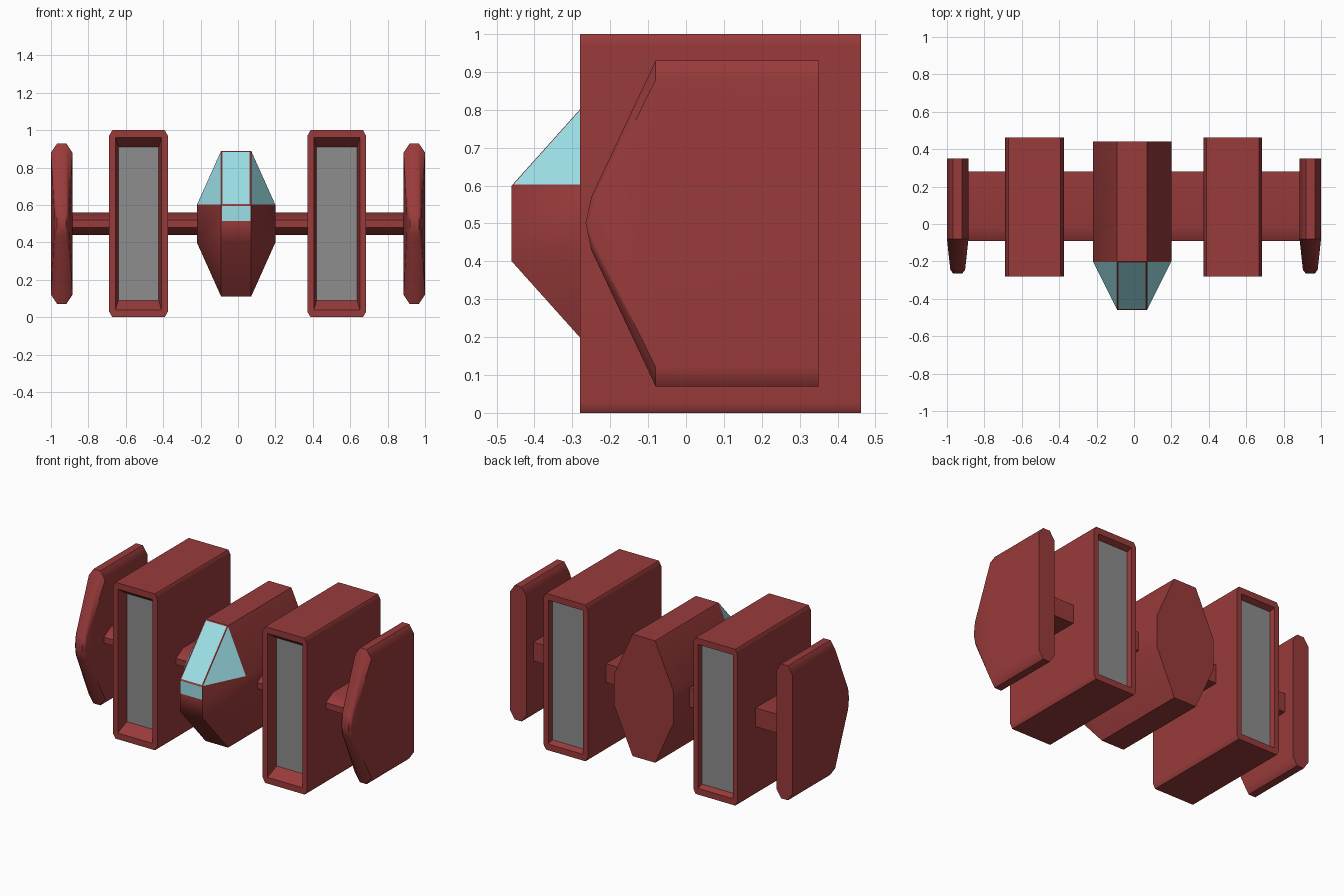
import bpy, bmesh, math

cube = bpy.data.objects.get("Cube")
if cube:
    bpy.data.objects.remove(cube)


def material(name, rgb):
    m = bpy.data.materials.new(name)
    m.diffuse_color = (*rgb, 1)
    m.use_nodes = True
    m.node_tree.nodes["Principled BSDF"].inputs["Base Color"].default_value = (*rgb, 1)
    return m


RED = material("hull red", (0.32, 0.043, 0.043))
GREY = material("vent grey", (0.27, 0.27, 0.27))
CYAN = material("glass cyan", (0.34, 0.76, 0.82))
MID = 0.5  # height of the centre line


def ring(bm, x, y, pts):
    """Vertices of a cross-section in the xz plane."""
    return [bm.verts.new((x + px, y, MID + pz)) for px, pz in pts]


def rect(w, h):
    return [(w, h), (-w, h), (-w, -h), (w, -h)]


def octagon(w, h, cx, cz):
    """Rectangle with its four corners cut, two points per corner."""
    pts = []
    for i, (sx, sz) in enumerate(rect(1, 1)):
        pair = [(sx * w, sz * (h - cz)), (sx * (w - cx), sz * h)]
        pts += pair if i % 2 == 0 else pair[::-1]
    return pts


def bridge(bm, a, b):
    n = len(a)
    return [bm.faces.new((a[i], a[(i + 1) % n], b[(i + 1) % n], b[i])) for i in range(n)]


def bridge_corners(bm, octa, four):
    """Join eight points to four: a triangle per corner, a quad per side."""
    tris = [bm.faces.new((four[i], octa[2 * i], octa[2 * i + 1])) for i in range(4)]
    quads = [bm.faces.new((octa[2 * i + 1], octa[(2 * i + 2) % 8], four[(i + 1) % 4], four[i]))
             for i in range(4)]
    return tris, quads


def finish(bm, name, mats):
    bmesh.ops.recalc_face_normals(bm, faces=bm.faces)
    me = bpy.data.meshes.new(name)
    bm.to_mesh(me)
    bm.free()
    for m in mats:
        me.materials.append(m)
    ob = bpy.data.objects.new(name, me)
    bpy.context.collection.objects.link(ob)
    bpy.ops.object.select_all(action='DESELECT')
    ob.select_set(True)
    bpy.context.view_layer.objects.active = ob
    bpy.ops.object.shade_smooth_by_angle(angle=math.radians(45))
    mod = ob.modifiers.new("even shading", 'WEIGHTED_NORMAL')
    mod.keep_sharp = True
    return ob


def make_fuselage():
    bm = bmesh.new()
    x = -0.01
    section = octagon(0.21, 0.39, 0.13, 0.29)
    back, front = ring(bm, x, 0.44, section), ring(bm, x, -0.2, section)
    nose = ring(bm, x, -0.46, rect(0.08, 0.1))
    bm.faces.new(back)
    bridge(bm, back, front)
    tris, quads = bridge_corners(bm, front, nose)
    tip = bm.faces.new(nose)
    # Split the nose tip so its upper part can hold a window
    bmesh.ops.bisect_plane(bm, geom=[tip, *tip.edges, *tip.verts],
                           plane_co=(0, 0, 0.51), plane_no=(0, 0, 1))
    bmesh.ops.recalc_face_normals(bm, faces=bm.faces)
    pane = [f for f in bm.faces
            if all(v.co.y < -0.45 for v in f.verts) and f.calc_center_median().z > 0.51]
    # Canopy glass framed by thin red strips
    glass = [quads[0], tris[0], tris[1]] + pane
    for faces, width in (([quads[0]], 0.011), (tris[:2], 0.005), (pane, 0.006)):
        bmesh.ops.inset_individual(bm, faces=faces, thickness=width)
    for f in glass:
        f.material_index = 1
    finish(bm, "fuselage", [RED, CYAN])


def make_engine(name, x):
    bm = bmesh.new()
    outer = octagon(0.157, 0.5, 0.017, 0.03)
    front, back = ring(bm, x, -0.28, outer), ring(bm, x, 0.462, outer)
    bridge(bm, front, back)
    # Recessed vent at each end
    for rim, y, depth, taper in ((front, -0.28, 0.07, 1), (back, 0.462, -0.035, 0.3)):
        mouth = ring(bm, x, y, rect(0.123, 0.46))
        floor = ring(bm, x, y + depth, rect(0.123 - 0.015 * taper, 0.46 - 0.05 * taper))
        bridge_corners(bm, rim, mouth)
        bridge(bm, mouth, floor)
        bm.faces.new(floor).material_index = 1
    finish(bm, name, [RED, GREY])


def make_end_panel(name, x):
    bm = bmesh.new()
    upper_rim = [(0.35, 0.43), (-0.08, 0.43), (-0.25, 0.07)]
    upper_face = [(0.35, 0.38), (-0.08, 0.38), (-0.235, 0.065)]

    def outline(upper, tip, half):
        pts = upper + [(tip, 0)] + [(y, -z) for y, z in reversed(upper)]
        loop = []
        for y, z in pts:
            # Plates thin out toward the leading edge
            thin = 0.018 * max(0, -0.08 - y) / 0.165 if half > 0.03 or half < -0.03 else 0
            loop.append(bm.verts.new((x + half - math.copysign(thin, half), y, MID + z)))
        return loop

    loops = [outline(upper_face, -0.245, -0.0575), outline(upper_rim, -0.265, -0.024),
             outline(upper_rim, -0.265, 0.024), outline(upper_face, -0.245, 0.0575)]
    for a, b in zip(loops, loops[1:]):
        n = len(a)
        for i in range(n - 1):
            bm.faces.new((a[i], a[i + 1], b[i + 1], b[i]))
    # Flat trailing edge
    bm.faces.new([l[0] for l in loops] + [l[-1] for l in reversed(loops)])
    for side in (loops[0], loops[-1]):
        bm.faces.new((side[0], side[1], side[-2], side[-1]))
        bm.faces.new(side[1:-1])
    finish(bm, name, [RED])


def make_wing():
    bm = bmesh.new()
    # Box section with a chamfered leading edge
    top = [(0.28, 0.06), (-0.02, 0.06), (-0.09, 0.02)]
    profile = top + [(y, -z) for y, z in reversed(top)]
    left, right = ([bm.verts.new((x, y, MID + z)) for y, z in profile] for x in (0.93, -0.93))
    bridge(bm, left, right)
    bm.faces.new(left)
    bm.faces.new(right)
    finish(bm, "wing_bar", [RED])


make_fuselage()
make_wing()
for side, engine_x, panel_x in (("left", 0.528, 0.9425), ("right", -0.532, -0.9425)):
    make_engine(side + "_engine", engine_x)
    make_end_panel(side + "_end_panel", panel_x)
